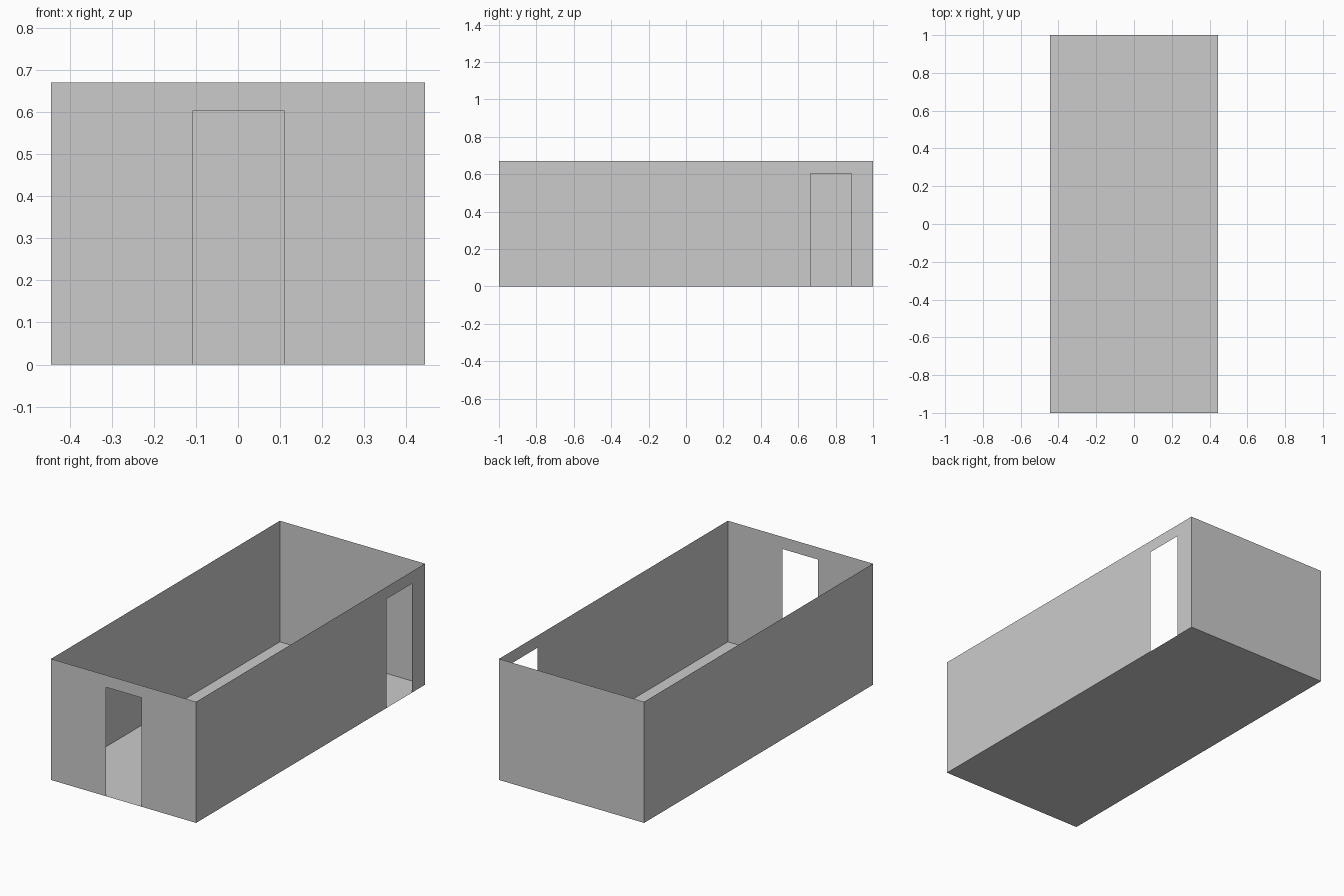
import bpy
from mathutils import Vector

if "Cube" in bpy.data.objects:
    bpy.data.objects.remove(bpy.data.objects["Cube"])

HALF_X, HALF_Y, HEIGHT = 0.444, 1.0, 0.67


def sheet(name, verts, faces):
    mesh = bpy.data.meshes.new(name)
    mesh.from_pydata(verts, [], faces)
    mesh.update()
    obj = bpy.data.objects.new(name, mesh)
    bpy.context.collection.objects.link(obj)
    return obj


def wall(name, start, end, door=None):
    """Thin wall from start to end; door = (near edge, far edge, height)."""
    start, end = Vector(start), Vector(end)
    length = (end - start).length
    along = (end - start) / length
    if door:
        a, b, h = door
        # Left pier, lintel and right pier share their edges
        profile = [(0, 0), (a, 0), (a, h), (b, h), (b, 0), (length, 0),
                   (length, HEIGHT), (b, HEIGHT), (a, HEIGHT), (0, HEIGHT)]
        faces = [(0, 1, 2, 8, 9), (2, 3, 7, 8), (3, 4, 5, 6, 7)]
    else:
        profile = [(0, 0), (length, 0), (length, HEIGHT), (0, HEIGHT)]
        faces = [(0, 1, 2, 3)]
    verts = [(*(start + along * d), z) for d, z in profile]
    return sheet(name, verts, faces)


# Plan corners, counter-clockwise from front left
corners = [(-HALF_X, -HALF_Y), (HALF_X, -HALF_Y),
           (HALF_X, HALF_Y), (-HALF_X, HALF_Y)]

# Floor
sheet("floor", [(x, y, 0) for x, y in corners], [(0, 1, 2, 3)])

# Walls, with a doorway in the front and one near the back of the right side
doors = {"front_wall": (HALF_X - 0.108, HALF_X + 0.11, 0.603),
         "right_wall": (HALF_Y + 0.665, HALF_Y + 0.885, 0.603)}
for i, name in enumerate(("front_wall", "right_wall", "back_wall", "left_wall")):
    wall(name, corners[i], corners[(i + 1) % 4], doors.get(name))
